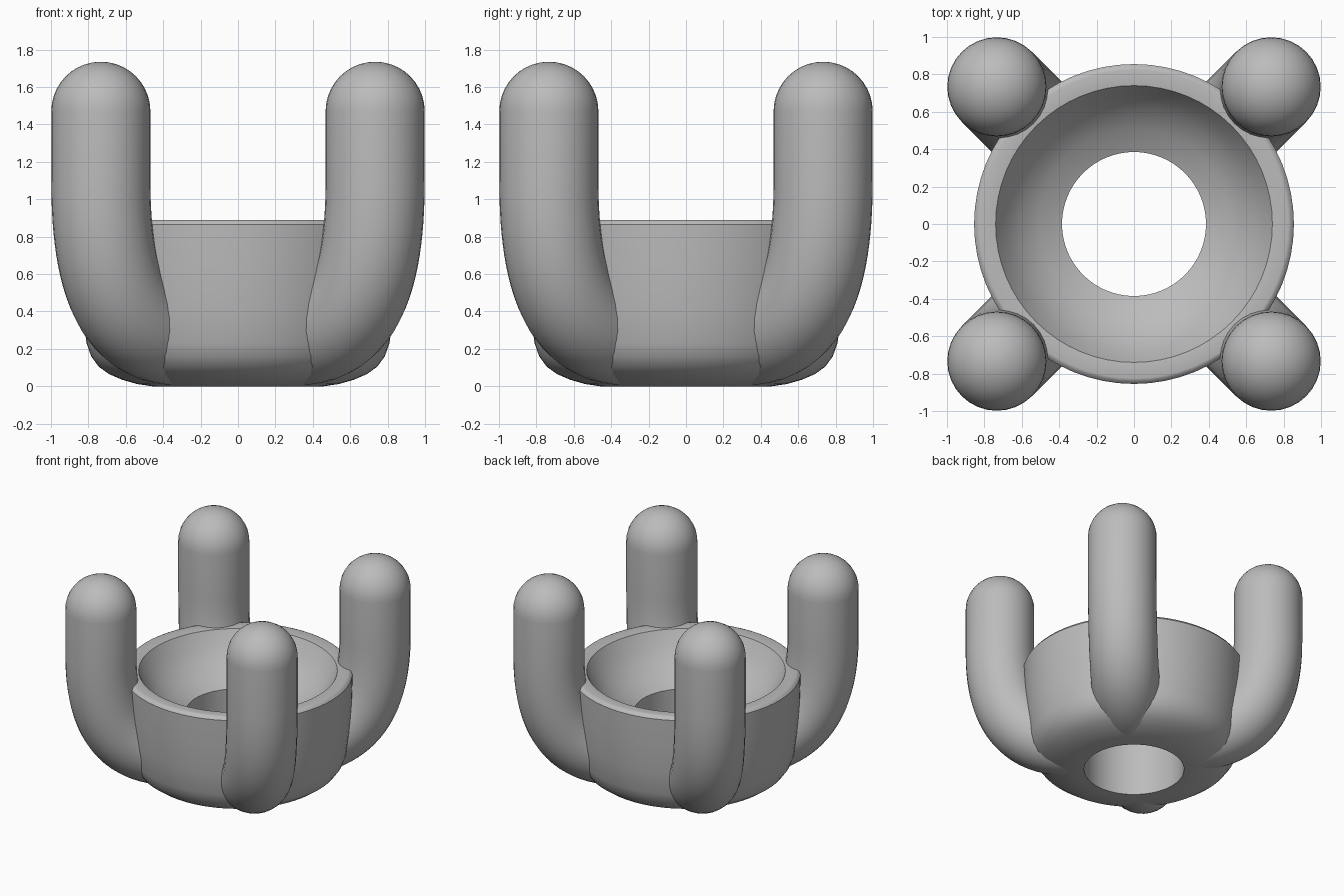
import bpy
import bmesh
from math import sin, cos, pi, radians
from mathutils import Vector
from mathutils.geometry import interpolate_bezier

cube = bpy.data.objects.get("Cube")
if cube:
    bpy.data.objects.remove(cube)

# One plain grey for everything
grey = bpy.data.materials.new("plain_grey")
grey.use_nodes = True
colour = (0.5, 0.5, 0.5, 1)
grey.diffuse_color = colour
grey.node_tree.nodes["Principled BSDF"].inputs["Base Color"].default_value = colour


def bridge(bm, a, b):
    n = len(a)
    for i in range(n):
        bm.faces.new((a[i], a[(i + 1) % n], b[(i + 1) % n], b[i]))


def finish(bm, name):
    bmesh.ops.recalc_face_normals(bm, faces=bm.faces)
    mesh = bpy.data.meshes.new(name)
    bm.to_mesh(mesh)
    bm.free()
    mesh.materials.append(grey)
    obj = bpy.data.objects.new(name, mesh)
    bpy.context.collection.objects.link(obj)
    bpy.ops.object.select_all(action="DESELECT")
    obj.select_set(True)
    bpy.context.view_layer.objects.active = obj
    bpy.ops.object.shade_smooth_by_angle(angle=radians(35))
    return obj


def make_cup(segments=64):
    # Closed cross-section (radius, height) spun around z
    profile = [(0.385, 0), (0.46, 0), (0.54, 0.012), (0.62, 0.035), (0.69, 0.065),
               (0.745, 0.105), (0.785, 0.16), (0.81, 0.23), (0.835, 0.42),
               (0.85, 0.65), (0.855, 0.865), (0.84, 0.885), (0.825, 0.89),
               (0.74, 0.88), (0.685, 0.78), (0.61, 0.69), (0.51, 0.61), (0.385, 0.55)]
    bm = bmesh.new()
    rings = []
    for r, z in profile:
        angles = [2 * pi * i / segments for i in range(segments)]
        rings.append([bm.verts.new((r * cos(a), r * sin(a), z)) for a in angles])
    for i, ring in enumerate(rings):
        bridge(bm, ring, rings[(i + 1) % len(rings)])
    return finish(bm, "cup")


def make_arm(name, angle, radius=0.265, segments=32):
    # Centre line: inside the cup wall, bending outward, then straight up
    out = Vector((cos(angle), sin(angle), 0))
    side = Vector((-sin(angle), cos(angle), 0))
    up = Vector((0, 0, 1))
    curve = interpolate_bezier(Vector((0.45, 0.27)), Vector((0.95, 0.27)),
                               Vector((1.037, 0.7)), Vector((1.037, 1.1)), 24)
    stations = [(p, radius) for p in curve]
    # Rounded tip
    for i in range(10):
        t = i / 10 * pi / 2
        stations.append((Vector((1.037, 1.47 + radius * sin(t))), radius * cos(t)))
    bm = bmesh.new()
    rings = []
    for i, (p, r) in enumerate(stations):
        before = stations[max(i - 1, 0)][0]
        after = stations[min(i + 1, len(stations) - 1)][0]
        d = (after - before).normalized()
        normal = out * d.y - up * d.x
        centre = out * p.x + up * p.y
        rings.append([bm.verts.new(centre + r * (normal * cos(a) + side * sin(a)))
                      for a in (2 * pi * k / segments for k in range(segments))])
    for a, b in zip(rings, rings[1:]):
        bridge(bm, a, b)
    bm.faces.new(rings[0])
    tip = bm.verts.new(out * 1.037 + up * (1.47 + radius))
    last = rings[-1]
    for k in range(segments):
        bm.faces.new((last[k], last[(k + 1) % segments], tip))
    return finish(bm, name)


make_cup()
for i, name in enumerate(("back_left", "back_right", "front_right", "front_left")):
    make_arm(name + "_arm", pi / 4 + i * pi / 2)
